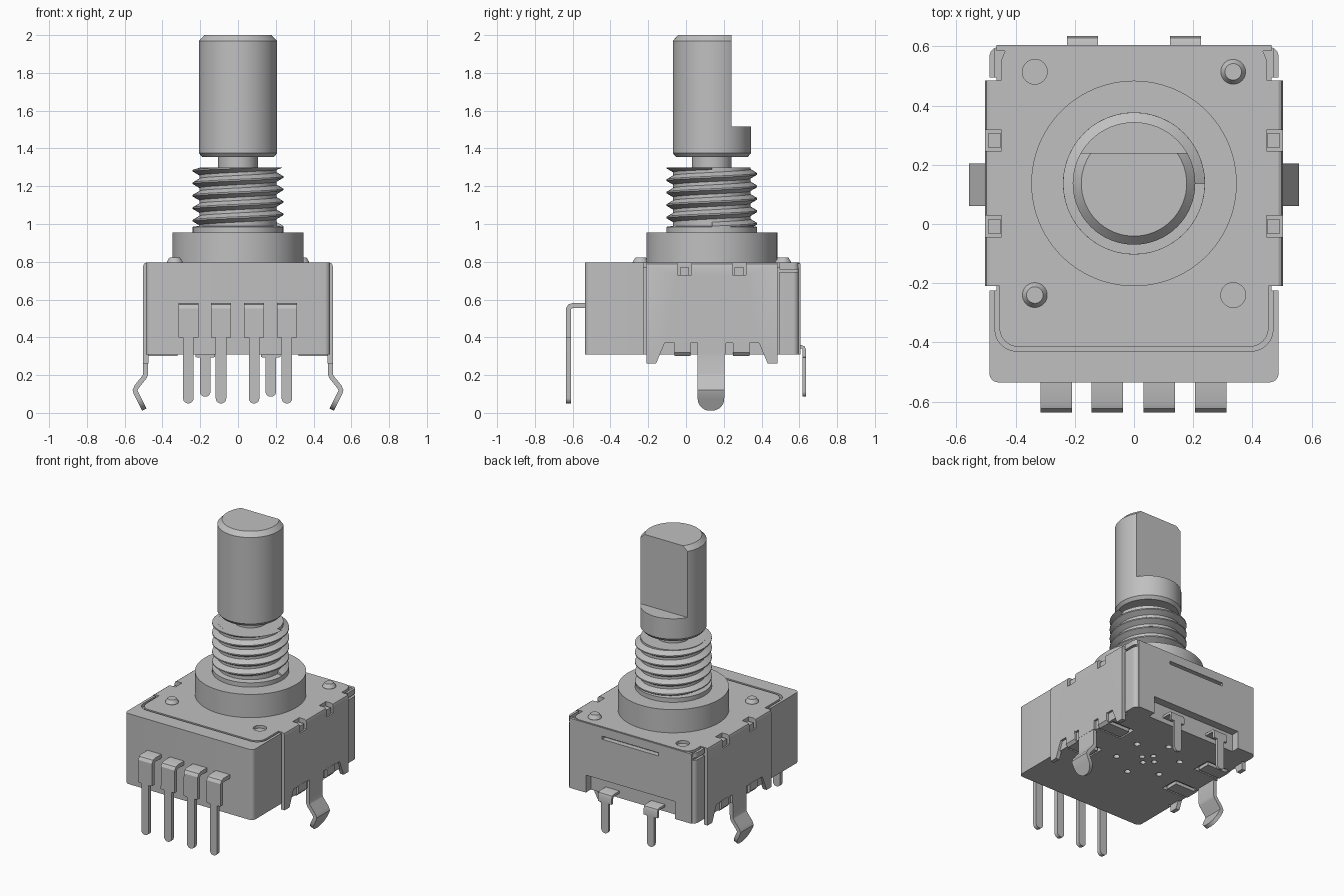
import bpy, bmesh
from math import sin, cos, pi, radians
from mathutils import Vector

if "Cube" in bpy.data.objects:
    bpy.data.objects.remove(bpy.data.objects["Cube"])

COLOUR = (0.527, 0.527, 0.527, 1)
grey = bpy.data.materials.new("light_grey")
grey.use_nodes = True
grey.diffuse_color = COLOUR
grey.node_tree.nodes["Principled BSDF"].inputs["Base Color"].default_value = COLOUR

AXIS_Y = 0.137          # shaft axis position
TOP, BASE = 0.795, 0.31  # housing heights
parts = []


def loft(name, rings):
    """Skin a list of equal rings and cap both ends."""
    bm = bmesh.new()
    rows = [[bm.verts.new(p) for p in ring] for ring in rings]
    n = len(rows[0])
    for a, b in zip(rows, rows[1:]):
        for i in range(n):
            j = (i + 1) % n
            bm.faces.new((a[i], a[j], b[j], b[i]))
    bm.faces.new(rows[0])
    bm.faces.new(rows[-1])
    bmesh.ops.recalc_face_normals(bm, faces=bm.faces)
    mesh = bpy.data.meshes.new(name)
    bm.to_mesh(mesh)
    bm.free()
    mesh.materials.append(grey)
    obj = bpy.data.objects.new(name, mesh)
    bpy.context.collection.objects.link(obj)
    parts.append(obj)
    return obj


def prism(name, pts, lo, hi):
    return loft(name, [[(x, y, z) for x, y in pts] for z in (lo, hi)])


def box(name, x0, x1, y0, y1, z0, z1):
    return prism(name, [(x0, y0), (x1, y0), (x1, y1), (x0, y1)], z0, z1)


def turned(name, profile, cx=0, cy=AXIS_Y, n=64):
    return loft(name, [[(cx + r * cos(2 * pi * i / n), cy + r * sin(2 * pi * i / n), z)
                        for i in range(n)] for r, z in profile])


def rounded_rect(x0, x1, y0, y1, r, n=6):
    pts = []
    for k, (x, y) in enumerate([(x1 - r, y1 - r), (x0 + r, y1 - r),
                                (x0 + r, y0 + r), (x1 - r, y0 + r)]):
        for i in range(n + 1):
            a = (k + i / n) * pi / 2
            pts.append((x + r * cos(a), y + r * sin(a)))
    return pts


def ribbon(name, stations, t, place):
    """Bent sheet strip: stations are (u, v, half width), t is the thickness."""
    rings = []
    pts = [Vector(s[:2]) for s in stations]
    for i, (u, v, w) in enumerate(stations):
        a = (pts[i] - pts[max(i - 1, 0)]).normalized()
        b = (pts[min(i + 1, len(pts) - 1)] - pts[i]).normalized()
        d = (a + b).normalized()
        nu, nv = -d.y * t / 2, d.x * t / 2
        rings.append([place(u + s * nu, v + s * nv, s * q * w)
                      for s, q in ((1, 1), (1, -1), (-1, 1), (-1, -1))])
    return loft(name, rings)


def round_end(start, end, w):
    a, b = Vector(start), Vector(end)
    d = (b - a).normalized()
    out = []
    for i in range(7):
        ang = radians(13 * i)
        p = b - d * w * (1 - sin(ang))
        out.append((p.x, p.y, w * cos(ang)))
    return out


def cut(targets, cutter):
    for obj in targets:
        mod = obj.modifiers.new("cut", "BOOLEAN")
        mod.operation = "DIFFERENCE"
        mod.object = cutter
        bpy.context.view_layer.objects.active = obj
        bpy.ops.object.modifier_apply(modifier=mod.name)
    parts.remove(cutter)
    bpy.data.objects.remove(cutter)


# Plastic housing with a pocket for the cover plate
housing = prism("housing", rounded_rect(-0.488, 0.488, -0.535, 0.597, 0.03), BASE, TOP)
cut([housing], prism("cutter", rounded_rect(-0.47, 0.47, -0.43, 0.7, 0.075), 0.77, 0.9))

# Cover plate with side ears
half = [p for p in rounded_rect(-0.455, 0.455, -0.415, 0.6, 0.065) if p[0] > 0 and p[1] < 0]
half += [(0.455, -0.21), (0.485, -0.21), (0.485, 0.485), (0.45, 0.485), (0.45, 0.55),
         (0.435, 0.585), (0.4, 0.6)]
cover = prism("cover_plate", half + [(-x, y) for x, y in reversed(half)], 0.75, TOP)

# Rear wall of the cover with a slot and a lower opening
rear = box("rear_wall", -0.465, 0.465, 0.585, 0.605, BASE, TOP - 0.005)
cut([rear, housing], box("cutter", -0.215, 0.215, 0.57, 0.7, 0.71, 0.732))
cut([rear, housing], box("cutter", -0.34, 0.34, 0.55, 0.7, 0.2, 0.43))

# Side walls with feet, bent tabs, clip windows and spring legs
edge = [(0.347, TOP), (0.347, 0.262), (0.295, 0.262), (0.25, 0.37), (0.075, 0.37), (0.075, BASE)]
outline = edge + [(-d, z) for d, z in reversed(edge)]
for s, side in ((1, "left"), (-1, "right")):
    wall = loft(side + "_wall", [[(s * x, AXIS_Y + d, min(z, top)) for d, z in outline]
                for x, top in ((0.475, TOP), (0.488, TOP), (0.498, 0.789), (0.503, 0.775))])
    # seams in front of and behind the wall
    for y0, y1 in ((-0.225, -0.21), (0.484, 0.495)):
        x0, x1 = sorted((s * 0.465, s * 0.6))
        cut([housing], box("cutter", x0, x1, y0, y1, 0.2, 0.9))
    x0, x1 = sorted((s * 0.47, s * 0.6))
    cut([housing], box("cutter", x0, x1, 0.49, 0.7, 0.745, 0.76))
    for y in (-0.008, 0.282):
        x0, x1 = sorted((s * 0.447, s * 0.6))
        cut([wall, cover, housing], box("cutter", x0, x1, y - 0.036, y + 0.036, 0.73, 0.9))
        x0, x1 = sorted((s * 0.45, s * 0.493))
        box(side + "_clip", x0, x1, y - 0.024, y + 0.024, 0.72, 0.77)
        # bottom pocket and the tab folded into it
        yt = AXIS_Y + (0.155 if y > 0.1 else -0.155)
        x0, x1 = sorted((s * 0.3, s * 0.47))
        cut([housing], box("cutter", x0, x1, yt - 0.065, yt + 0.065, 0.2, 0.335))
        ribbon(side + "_tab", [(0.492, 0.375, 0.043), (0.492, 0.325, 0.043),
                               (0.482, 0.313, 0.043), (0.32, 0.313, 0.043)], 0.024,
               lambda u, v, w: (s * u, yt + w, v))
    ribbon(side + "_spring_leg",
           [(0.489, 0.36, 0.072), (0.489, 0.205, 0.072), (0.495, 0.19, 0.072),
            (0.537, 0.138, 0.072), (0.545, 0.12, 0.072), (0.54, 0.105, 0.072)]
           + round_end((0.54, 0.105), (0.495, 0.016), 0.07), 0.026,
           lambda u, v, w: (s * u, 0.132 + w, v))

# Front terminals
for cx in (-0.263, -0.09, 0.085, 0.259):
    ribbon("front_terminal",
           [(-0.5, 0.568, 0.053), (-0.6, 0.568, 0.053), (-0.615, 0.563, 0.053),
            (-0.623, 0.55, 0.053), (-0.623, 0.4, 0.053), (-0.623, 0.398, 0.028)]
           + round_end((-0.623, 0.398), (-0.623, 0.05), 0.028), 0.027,
           lambda u, v, w: (cx + w, u, v))

# Rear terminals
for cx in (-0.174, 0.174):
    ribbon("rear_terminal",
           [(0.5, 0.35, 0.052), (0.612, 0.35, 0.052), (0.622, 0.346, 0.052),
            (0.626, 0.335, 0.052), (0.626, 0.295, 0.052), (0.626, 0.293, 0.028)]
           + round_end((0.626, 0.293), (0.626, 0.085), 0.028), 0.017,
           lambda u, v, w: (cx + w, u, v))

# Underside holes: a ring of dots around a central cross
for i in range(6):
    a = i * pi / 3 + pi / 6
    cut([housing], turned("cutter", [(0.02, 0.2), (0.02, 0.34)],
                          0.2 * cos(a), AXIS_Y + 0.2 * sin(a), 16))
for i in range(4):
    a = i * pi / 2
    cut([housing], turned("cutter", [(0.018, 0.2), (0.018, 0.34)],
                          0.05 * cos(a), AXIS_Y + 0.05 * sin(a), 16))

# Rivets and round holes in the cover
for s in (1, -1):
    cx, cy = s * 0.335, AXIS_Y + s * 0.377
    turned("rivet", [(0.042, 0.78), (0.042, 0.8), (0.028, 0.822)], cx, cy, 32)
    cut([cover], turned("cutter", [(0.042, 0.775), (0.042, 0.9)], cx, AXIS_Y - s * 0.377 + 0.0, 32)
        if s < 0 else turned("cutter", [(0.042, 0.775), (0.042, 0.9)], cx, AXIS_Y - 0.377, 32))

# Collar and threaded bushing
turned("collar", [(0.347, 0.76), (0.347, 0.955)], n=96)
turned("bushing", [(0.24, 0.94), (0.24, 0.985), (0.205, 0.99), (0.205, 1.3)])
PITCH, SEG, TURNS = 0.066, 48, 5
thread = []
for i in range(SEG * TURNS + 1):
    a = 2 * pi * i / SEG
    z = 0.985 + PITCH * i / SEG
    thread.append([(r * cos(a), AXIS_Y + r * sin(a), min(max(z + h * PITCH, 0.96), 1.3))
                   for r, h in ((0.195, -0.46), (0.24, -0.06), (0.24, 0.06), (0.195, 0.46))])
loft("thread", thread)

# Shaft with a neck and a flat cut along its rear
turned("shaft_neck", [(0.105, 1.28), (0.105, 1.37)], n=48)
shaft = turned("shaft", [(0.19, 1.355), (0.207, 1.375), (0.207, 1.97), (0.178, 2.0)])
cut([shaft], box("cutter", -0.4, 0.4, 0.24, 0.6, 1.515, 2.2))

# Smooth shading with sharp edges kept
bpy.ops.object.select_all(action="DESELECT")
for obj in parts:
    obj.select_set(True)
bpy.context.view_layer.objects.active = parts[0]
bpy.ops.object.shade_smooth_by_angle(angle=radians(30))
